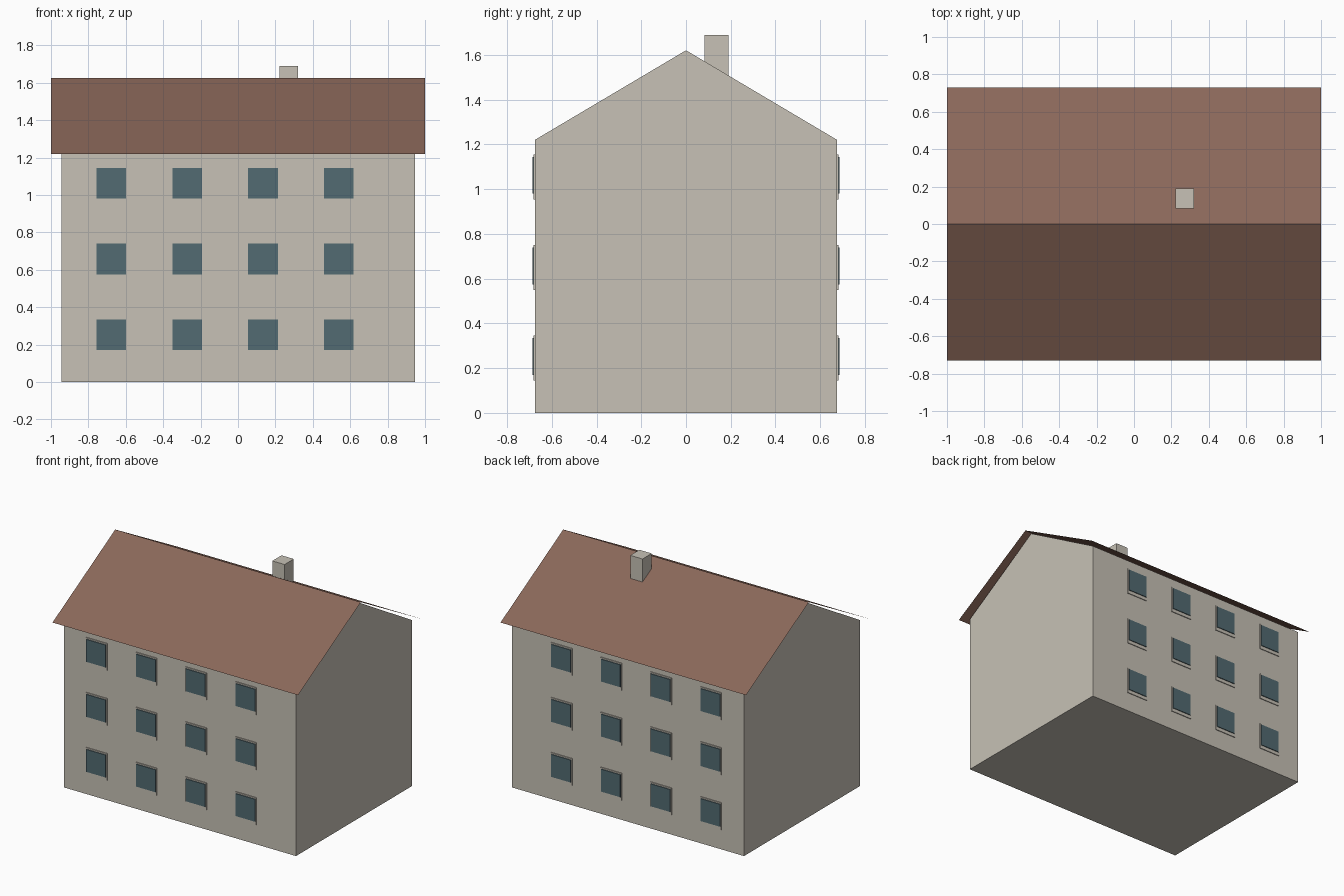
import bpy

cube = bpy.data.objects.get("Cube")
if cube:
    bpy.data.objects.remove(cube, do_unlink=True)


def material(name, rgb):
    mat = bpy.data.materials.new(name)
    mat.use_nodes = True
    mat.diffuse_color = (*rgb, 1)
    mat.node_tree.nodes["Principled BSDF"].inputs["Base Color"].default_value = (*rgb, 1)
    return mat


plaster = material("stone_plaster", (0.57, 0.535, 0.465))
tile = material("brown_roof", (0.255, 0.137, 0.1))
glass = material("blue_grey_glass", (0.085, 0.145, 0.168))


def add_mesh(name, verts, faces, mat):
    mesh = bpy.data.meshes.new(name)
    mesh.from_pydata(verts, [], faces)
    mesh.materials.append(mat)
    obj = bpy.data.objects.new(name, mesh)
    bpy.context.collection.objects.link(obj)
    return obj


def extrude_x(name, profile, half, mat, closed=True):
    """Sweep a (y, z) profile along x; closed profiles get end caps."""
    n = len(profile)
    verts = [(x, y, z) for x in (-half, half) for y, z in profile]
    faces = [(i, n + i, n + (i + 1) % n, (i + 1) % n)
             for i in range(n if closed else n - 1)]
    if closed:
        faces += [tuple(range(n)), tuple(reversed(range(n, 2 * n)))]
        # profiles run clockwise seen from +x
    return add_mesh(name, verts, faces, mat)


def box(name, lo, hi, mat):
    """Axis-aligned box between two corners."""
    bpy.ops.mesh.primitive_cube_add(size=1)
    obj = bpy.context.object
    obj.name = name
    for v in obj.data.vertices:
        v.co = [b if c > 0 else a for c, a, b in zip(v.co, lo, hi)]
    obj.data.materials.append(mat)
    return obj


# House body with gable ends
WALL_Y, EAVE, RIDGE = 0.675, 1.221, 1.621
extrude_x("house_walls",
          [(-WALL_Y, 0), (-WALL_Y, EAVE), (0, RIDGE), (WALL_Y, EAVE), (WALL_Y, 0)],
          0.945, plaster)

# Thin overhanging roof sheet
extrude_x("roof", [(-0.73, 1.22), (0, 1.626), (0.73, 1.22)], 1.0, tile, closed=False)

# Chimney on the rear slope
box("chimney", (0.221, 0.083, 1.42), (0.321, 0.19, 1.69), plaster)

# Window grid on front and back
for side, label in ((-1, "front"), (1, "back")):
    for row in range(3):
        for col in range(4):
            x = -0.677 + 0.4053 * col
            z = 0.145 + 0.405 * row
            tag = f"{label}_{row + 1}_{col + 1}"

            def panel(name, half, low, high, depth, mat):
                y0, y1 = sorted((side * (WALL_Y - 0.01), side * (WALL_Y + depth)))
                box(f"{name}_{tag}", (x - half, y0, z + low), (x + half, y1, z + high), mat)

            panel("window_frame", 0.086, 0, 0.2, 0.006, plaster)
            panel("window_glass", 0.079, 0.025, 0.19, 0.012, glass)
